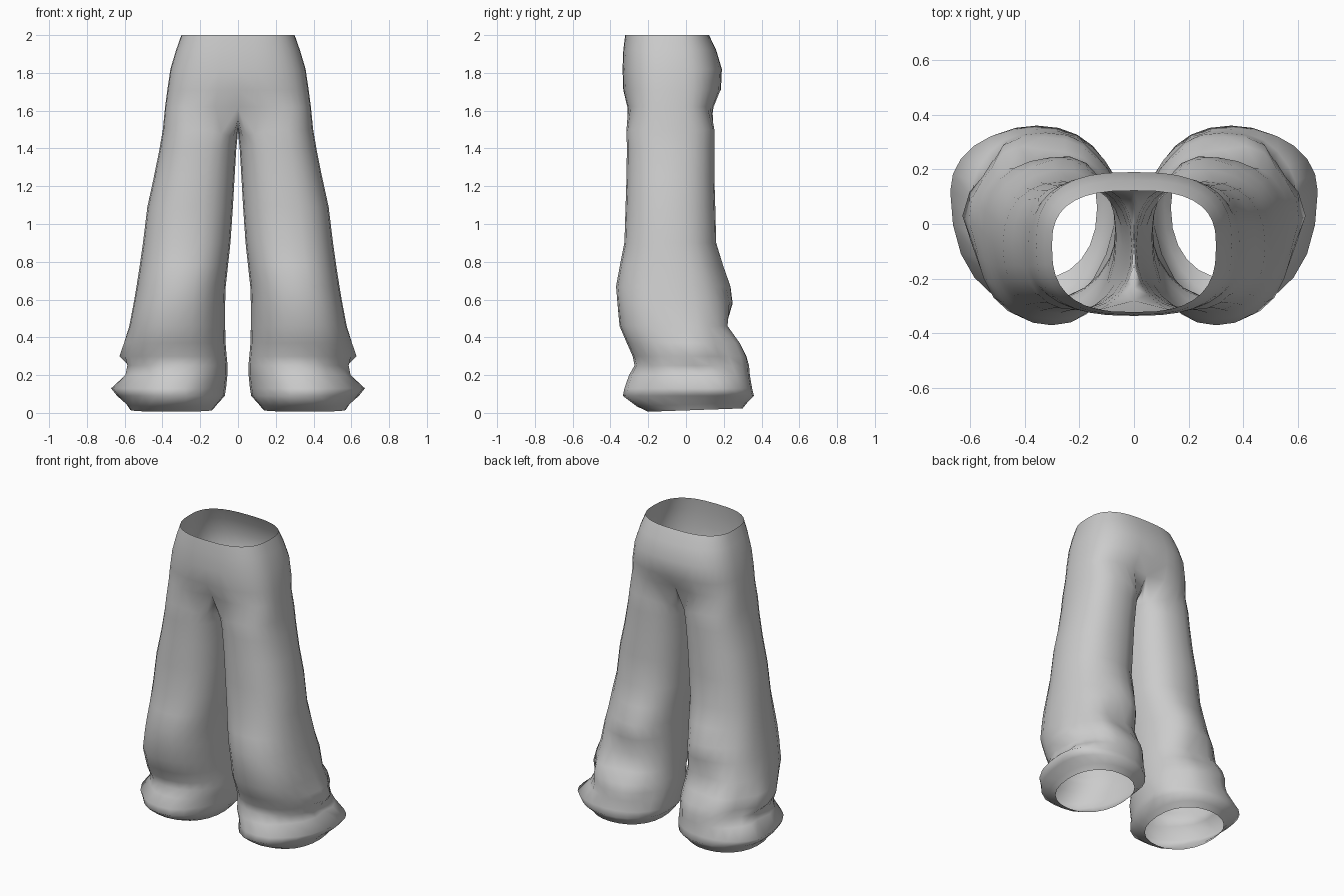
import bpy, bmesh, math
from mathutils import Vector

if "Cube" in bpy.data.objects:
    bpy.data.objects.remove(bpy.data.objects["Cube"])

N = 24        # points around a leg
OUT = 18      # the outer 18 spans run on into the hips, the inner 6 form the crotch


def spow(v, p):
    return math.copysign(abs(v) ** p, v)


def oval(a, cx, hx_in, hx_out, yf, ym, yb, n):
    """Point on a rounded box with its own front, back, inner and outer reach."""
    c, s = spow(math.cos(a), 2 / n), spow(math.sin(a), 2 / n)
    return cx + c * (hx_out if c > 0 else hx_in), ym + s * (yb - ym if s > 0 else ym - yf)


# Hips: z, half width, front y, back y, squareness
hips = [
    (2.00, .300, -.322, .122, 2.7),
    (1.92, .328, -.332, .160, 2.7),
    (1.82, .358, -.336, .190, 2.7),
    (1.71, .374, -.332, .185, 2.8),
    (1.62, .386, -.315, .150, 3.0),
]
# Crotch curve on the centre plane, back to front: y, z
crotch = [(.085, 1.55), (.02, 1.515), (-.06, 1.50), (-.15, 1.515), (-.235, 1.555)]
# Leg: z, inner x, outer x, front y, widest y, back y, squareness
legs = [
    (1.50, .003, .398, -.315, -.08, .150, 2.5),
    (1.40, .009, .415, -.313, -.08, .150, 2.4),
    (1.25, .018, .445, -.315, -.08, .150, 2.3),
    (1.09, .027, .480, -.320, -.08, .155, 2.3),
    (.90, .040, .503, -.326, -.08, .160, 2.3),
    (.78, .053, .520, -.350, -.06, .200, 2.3),
    (.67, .065, .537, -.370, -.05, .235, 2.2),
    (.58, .068, .552, -.362, -.03, .243, 2.2),
    (.46, .068, .575, -.350, -.01, .235, 2.2),
    (.37, .066, .592, -.312, .01, .280, 2.2),
    (.30, .060, .603, -.282, .03, .320, 2.2),
    (.25, .055, .592, -.272, .05, .334, 2.2),
    (.20, .056, .605, -.300, .08, .338, 2.2),
    (.13, .063, .672, -.325, .12, .350, 2.1),
    (.09, .070, .640, -.333, .10, .360, 2.1),
    (.045, .110, .590, -.260, .07, .325, 2.2),
    (.015, .135, .570, -.200, .06, .300, 2.2),
]
# Cloth folds: x, y, z, radius, push outwards
folds = [
    (.60, .05, .31, .09, .030), (.58, .07, .23, .07, -.045),
    (.55, .22, .28, .09, -.030), (.20, .25, .60, .12, .020),
    (.42, .20, .72, .13, -.025), (.30, .24, .45, .12, -.025),
    (.45, .28, .37, .09, .025), (.12, .25, .20, .09, -.020),
    (.50, -.22, .16, .09, -.025), (.25, -.33, .13, .10, .010),
    (.48, -.25, .50, .16, .015),
]

bm = bmesh.new()

# Right half of the hips
rings = []
for z, w, yf, yb, n in hips:
    ring = []
    for i in range(OUT + 1):
        a = -math.pi / 2 + math.pi * i / OUT
        x, y = oval(a, 0, w, w, yf, -.08, yb, n)
        if i in (0, OUT):
            x = 0
        if z < 1.65:                       # hollow between the thighs
            y += math.exp(-(x / .07) ** 2) * (.035 if y < -.08 else -.03)
        ring.append(bm.verts.new((x, y, z)))
    rings.append(ring)
for up, lo in zip(rings, rings[1:]):
    for i in range(OUT):
        bm.faces.new((up[i], lo[i], lo[i + 1], up[i + 1]))

# Right leg hanging from the lowest hip ring and the crotch curve
prev = rings[-1] + [bm.verts.new((0, y, z)) for y, z in crotch]
for z, xi, xo, yf, ym, yb, n in legs:
    ring = []
    cx, h = (xi + xo) / 2, (xo - xi) / 2
    for i in range(N):
        a = math.radians(-135 + 360 * i / N)
        x, y = oval(a, cx, h, h, yf, ym, yb, n)
        zz = z - (.045 * max(0, -math.cos(a)) if z > 1.45 else 0)
        if z < .05:                        # hem rises slightly at the back
            zz += .035 * (y - .05)
        p = Vector((x, y, zz))
        out = Vector((x - cx, y - ym, 0)).normalized()
        for fx, fy, fz, r, push in folds:
            d2 = (p - Vector((fx, fy, fz))).length_squared
            p += out * push * math.exp(-d2 / (r * r) * 1.5)
        ring.append(bm.verts.new(p))
    for i in range(N):
        j = (i + 1) % N
        bm.faces.new((prev[i], ring[i], ring[j], prev[j]))
    prev = ring

bmesh.ops.recalc_face_normals(bm, faces=bm.faces)
if sum(f.normal.x * (f.calc_center_median().x - .25) for f in bm.faces) < 0:
    bmesh.ops.reverse_faces(bm, faces=bm.faces)

mesh = bpy.data.meshes.new("trousers")
bm.to_mesh(mesh)
bm.free()
trousers = bpy.data.objects.new("trousers", mesh)
bpy.context.collection.objects.link(trousers)

# Left half
mirror = trousers.modifiers.new("mirror", 'MIRROR')
mirror.use_clip = True
mirror.merge_threshold = .001

cloth = bpy.data.materials.new("grey cloth")
cloth.diffuse_color = (.6, .6, .6, 1)
cloth.use_nodes = True
cloth.node_tree.nodes["Principled BSDF"].inputs["Base Color"].default_value = cloth.diffuse_color
mesh.materials.append(cloth)
mesh.polygons.foreach_set("use_smooth", [True] * len(mesh.polygons))
